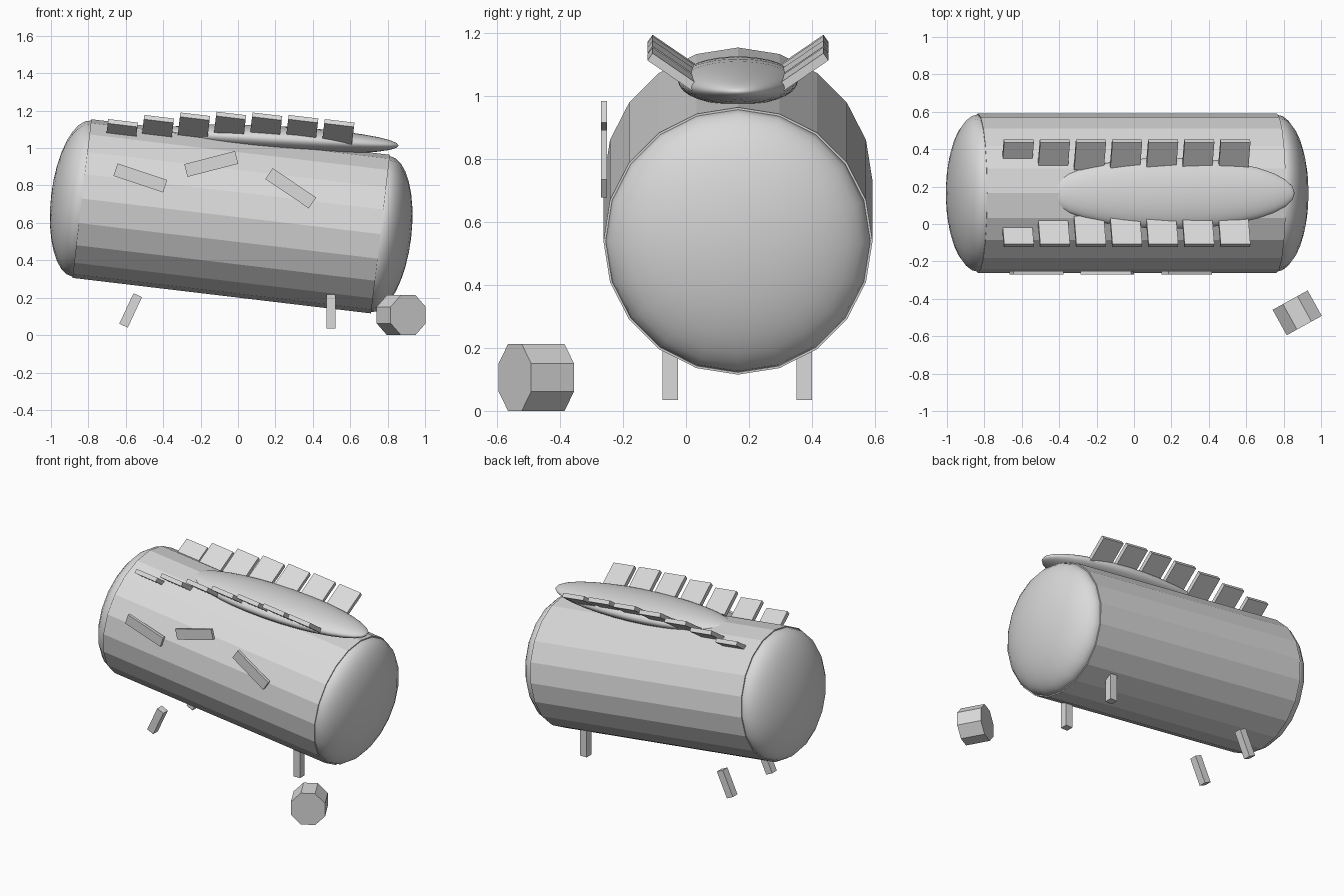
import bpy
import math
from mathutils import Matrix, Vector

cube = bpy.data.objects.get("Cube")
if cube:
    bpy.data.objects.remove(cube, do_unlink=True)

GREY = (0.7, 0.7, 0.7, 1)
mat = bpy.data.materials.new("plain light grey")
mat.use_nodes = True
mat.diffuse_color = GREY
mat.node_tree.nodes["Principled BSDF"].inputs["Base Color"].default_value = GREY

MID_Y = 0.165                 # the body's centre plane
TILT = math.radians(6.8)      # nose-down lean of the body


def finish(name, smooth=False):
    obj = bpy.context.object
    obj.name = name
    obj.data.materials.append(mat)
    if smooth:
        bpy.ops.object.shade_smooth()
    return obj


def box(name, loc, size, rot):
    bpy.ops.mesh.primitive_cube_add(size=1)
    obj = finish(name)
    obj.matrix_world = Matrix.Translation(loc) @ rot @ Matrix.Diagonal((*size, 1))
    return obj


def ellipsoid(name, loc, radii, tilt, segments, rings):
    # The poles lie along the long direction of the body
    bpy.ops.mesh.primitive_uv_sphere_add(segments=segments, ring_count=rings)
    obj = finish(name, smooth=True)
    obj.data.transform(Matrix.Rotation(math.pi / 2, 4, "Y"))
    obj.matrix_world = (Matrix.Translation(loc) @ Matrix.Rotation(tilt, 4, "Y")
                        @ Matrix.Diagonal((*radii, 1)))
    return obj


def cylinder(name, start, end, radius, sides, turn=0):
    # turn rolls the cylinder about its own axis
    start, end = Vector(start), Vector(end)
    axis = end - start
    bpy.ops.mesh.primitive_cylinder_add(vertices=sides, radius=radius, depth=axis.length)
    obj = finish(name)
    rot = axis.to_track_quat("Z", "Y").to_matrix().to_4x4()
    obj.matrix_world = (Matrix.Translation((start + end) / 2) @ rot
                        @ Matrix.Rotation(turn, 4, "Z"))
    return obj


# Faceted barrel body with a domed cap at each end
back_end = (-0.835, MID_Y, 0.73)
nose_end = (0.762, MID_Y, 0.54)
cylinder("barrel_body", back_end, nose_end, 0.427, 20)
for name, loc in (("rear_dome", back_end), ("nose_dome", nose_end)):
    ellipsoid(name, loc, (0.165, 0.42, 0.42), TILT, 20, 16)

# Slim pod sunk into the top
ellipsoid("top_pod", (0.2, MID_Y, 1.048), (0.66, 0.19, 0.07), math.radians(3), 32, 16)

# Two rows of splayed back plates, highest in the middle
for side, label in ((-1, "right"), (1, "left")):
    for i in range(7):
        loc = (-0.622 + 0.193 * i, MID_Y + 0.205 * side, 1.123 - 0.0044 * (i - 3) ** 2)
        rot = (Matrix.Rotation(TILT, 4, "Y")
               @ Matrix.Rotation(side * math.radians(34.5), 4, "X"))
        box(f"{label}_back_plate_{i + 1}", loc, (0.16, 0.18, 0.028), rot)

# Slanted slats on the front side
for i, (x, z, angle) in enumerate(((-0.522, 0.84, 18.5), (-0.143, 0.915, -14.5),
                                   (0.282, 0.785, 34))):
    box(f"side_slat_{i + 1}", (x, -0.26, z), (0.28, 0.02, 0.07),
        Matrix.Rotation(math.radians(angle), 4, "Y"))

# Four short legs, the rear pair slanted
for y, label in ((-0.05, "right"), (0.375, "left")):
    box(f"nose_leg_{label}", (0.497, y, 0.126), (0.05, 0.05, 0.18), Matrix.Identity(4))
    box(f"rear_leg_{label}", (-0.574, y, 0.132), (0.05, 0.05, 0.18),
        Matrix.Rotation(math.radians(25), 4, "Y"))

# Loose eight-sided drum beside the nose
cylinder("loose_drum", (0.835, -0.407, 0.107), (0.91, -0.543, 0.107), 0.1158, 8,
         math.pi / 8)
